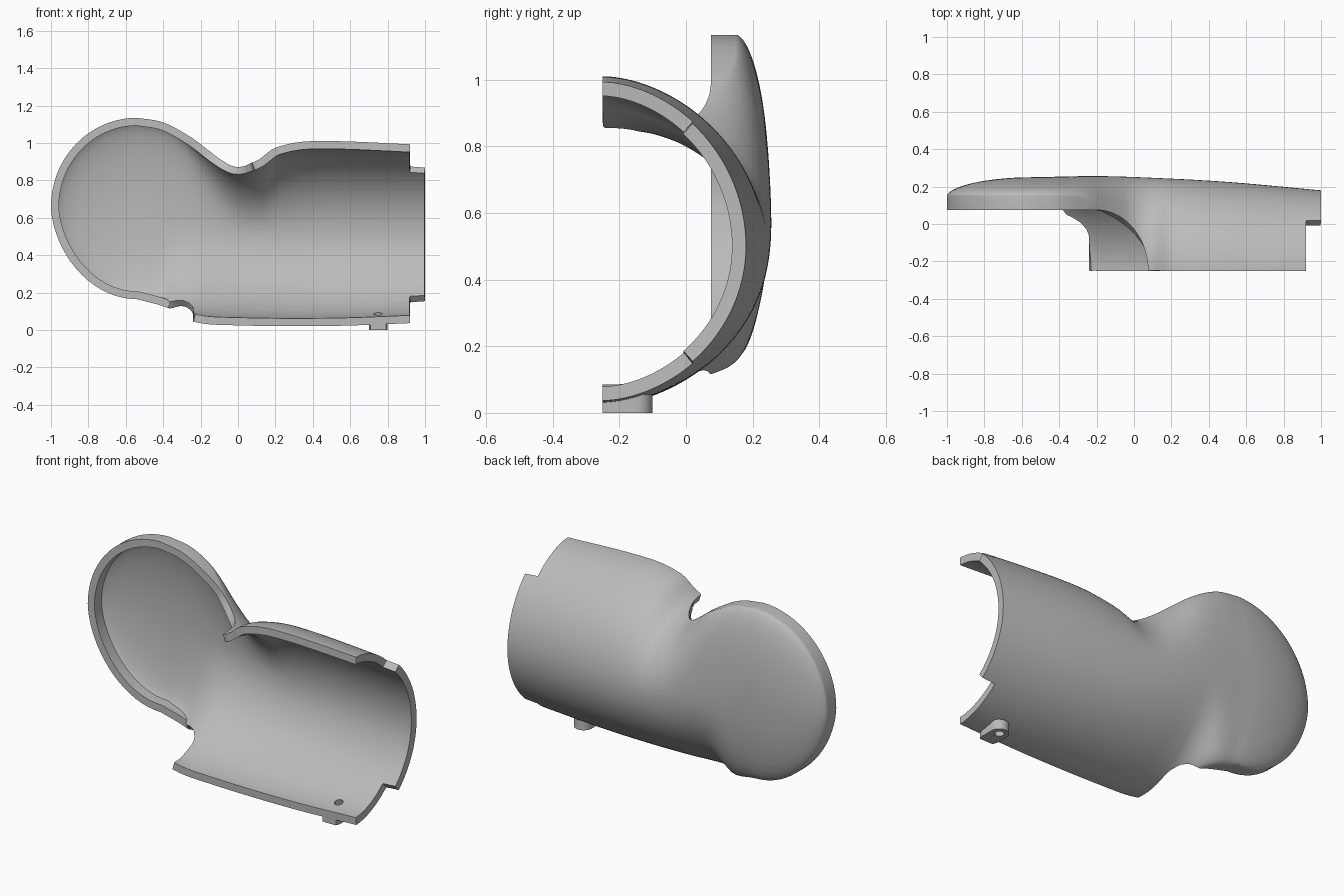
import bpy, bmesh
from math import sin, cos, pi, sqrt

if "Cube" in bpy.data.objects:
    bpy.data.objects.remove(bpy.data.objects["Cube"], do_unlink=True)

grey = bpy.data.materials.new("plain grey")
grey.use_nodes = True
COLOUR = (0.5, 0.5, 0.5, 1)
grey.diffuse_color = COLOUR
for node in grey.node_tree.nodes:
    if node.type == 'BSDF_PRINCIPLED':
        node.inputs["Base Color"].default_value = COLOUR


def make_object(name, bm):
    mesh = bpy.data.meshes.new(name)
    bm.to_mesh(mesh)
    bm.free()
    mesh.materials.append(grey)
    ob = bpy.data.objects.new(name, mesh)
    bpy.context.collection.objects.link(ob)
    return ob


def curve(knots, x):
    """Smooth interpolation of every value after the first in each knot."""
    last = len(knots) - 1
    i = max(k for k in range(last) if k == 0 or knots[k][0] <= x)

    def slope(k, c):
        a, b = knots[max(k - 1, 0)], knots[min(k + 1, last)]
        return (b[c] - a[c]) / (b[0] - a[0])

    a, b = knots[i], knots[i + 1]
    h = b[0] - a[0]
    t = (x - a[0]) / h
    s = 1 - t
    return [a[c] * s * s * (1 + 2 * t) + b[c] * t * t * (3 - 2 * t)
            + h * t * s * (s * slope(i, c) - t * slope(i + 1, c))
            for c in range(1, len(a))]


def clip(bm, keep):
    """Cut the surface along keep(point) = 0 and drop the negative side."""
    side = {v: keep(v.co) for v in bm.verts}
    fresh = set()
    for e in bm.edges[:]:
        a, b = e.verts
        if (side[a] < 0) == (side[b] < 0):
            continue
        start, end = a.co.copy(), b.co.copy()
        low, high = 0.0, 1.0
        for _ in range(24):
            mid = (low + high) / 2
            if (keep(start.lerp(end, mid)) < 0) == (side[a] < 0):
                low = mid
            else:
                high = mid
        vert = bmesh.utils.edge_split(e, a, low)[1]
        vert.co = start.lerp(end, low)
        fresh.add(vert)
    bmesh.ops.connect_verts(bm, verts=list(fresh))
    gone = []
    for f in bm.faces:
        old = [side[v] for v in f.verts if v not in fresh]
        if (min(old) if old else keep(f.calc_center_median())) < 0:
            gone.append(f)
    bmesh.ops.delete(bm, geom=gone, context='FACES')


# Shell guides: x, edge height, depth where the curved section meets its wall
LOWER = [(-.54, .165, .15), (-.38, .12, .08), (-.24, .045, -.2),
         (0, .025, -.25), (.5, .022, -.25), (1, .04, -.25)]
UPPER = [(-.54, 1.135, .15), (-.4, 1.11, .15), (-.25, 1.03, .13),
         (-.1, .92, .03), (0, .883, -.1), (.1, .905, -.22),
         (.2, .975, -.25), (.4, 1.01, -.25), (1, .99, -.25)]
# Spine: x, height, depth of the back
SPINE = [(-.54, .66, .25), (-.2, .56, .256), (.1, .5, .247),
         (.5, .5, .225), (1, .5, .18)]
CAP_X, CAP_Z = SPINE[0][:2]
STEPS, CAP_STEPS, ROWS, WALL_ROWS = 64, 36, 44, 8
TAB_X, TAB_Y, TAB_R, HOLE_R = .75, -.15, .05, .024
NOTCH_X, CORNER_X = .92, -.24

# Column positions: tight pairs at the corners, dense around the screw hole
extra = [x + d for x in (NOTCH_X, CORNER_X) for d in (-.002, .002)]
extra += [TAB_X + .008 * i for i in range(-4, 5)]
xs = [CAP_X + (1 - CAP_X) * i / STEPS for i in range(STEPS + 1)]
xs = sorted([x for x in xs if min(abs(x - e) for e in extra) > .005] + extra)

# Each column: spine point, edge point, wall depth
columns = []


def add_straight(guide, positions):
    for x in positions:
        z, back = curve(SPINE, x)
        edge, wall = curve(guide, x)
        columns.append((x, z, back, x, edge, wall))


add_straight(LOWER, reversed(xs))
for i in range(1, CAP_STEPS):
    angle = pi * i / CAP_STEPS
    c = -cos(angle)
    rise = .475 * c if c > 0 else -.495 * abs(c) ** 1.15
    columns.append((CAP_X, CAP_Z, SPINE[0][2],
                    CAP_X - .46 * sin(angle), CAP_Z + rise, .15))
add_straight(UPPER, xs)

# Curved shell surface, extended forward past its rim before trimming
bm = bmesh.new()
grid = []
for sx, sz, back, ex, ez, wall in columns:
    line = []
    for j in range(ROWS + 1):
        a = pi / 2 * j / ROWS
        r = sin(a)
        depth = wall + (back - wall) * max(cos(a), 0) ** 1.12
        line.append(bm.verts.new((sx + (ex - sx) * r, depth,
                                  sz + (ez - sz) * r)))
    for j in range(1, WALL_ROWS + 1):
        line.append(bm.verts.new((ex, wall + (-.32 - wall) * j / WALL_ROWS, ez)))
    grid.append(line)
for left, right in zip(grid, grid[1:]):
    for j in range(len(left) - 1):
        bm.faces.new((left[j], left[j + 1], right[j + 1], right[j]))
bmesh.ops.remove_doubles(bm, verts=bm.verts[:], dist=.00005)


# Rim line: flat pan rim, curved throat, tube rim and end notch
def above_rim(p):
    start, end, low = (-.2, .075, -.25) if p.z > .56 else (-.38, CORNER_X, -.06)
    if p.x > NOTCH_X:
        rim = .02
    elif p.x > end:
        rim = -.25
    elif p.x > start:
        t = (p.x - start) / (end - start)
        rim = low + (.075 - low) * sqrt(1 - t * t)
    else:
        rim = .075
    return p.y - rim


def outside_hole(p):
    if p.z > .3:
        return 1
    return (p.x - TAB_X) ** 2 + (p.y - TAB_Y) ** 2 - HOLE_R ** 2


clip(bm, above_rim)
clip(bm, outside_hole)
bmesh.ops.remove_doubles(bm, verts=bm.verts[:], dist=.0015)
bm.normal_update()
if sum(f.normal.y * f.calc_area() for f in bm.faces) < 0:
    bmesh.ops.reverse_faces(bm, faces=bm.faces[:])
shell = make_object("half_shell", bm)
solid = shell.modifiers.new("thickness", 'SOLIDIFY')
solid.thickness = .042
solid.offset = -1

# Screw tab: rounded inner end, built as a ring of quads around its hole
bm = bmesh.new()
rings = []
for i in range(32):
    a = 2 * pi * i / 32
    c, s = cos(a), sin(a)
    reach = TAB_R
    if s < 0:
        reach = min(TAB_R / max(abs(c), .001), .1 / abs(s))
    inner = (TAB_X + HOLE_R * c, TAB_Y + HOLE_R * s)
    outer = (TAB_X + reach * c, TAB_Y + reach * s)
    rings.append([bm.verts.new((*p, z)) for p, z in
                  ((inner, 0), (outer, 0), (outer, .055), (inner, .055))])
for here, there in zip(rings, rings[1:] + rings[:1]):
    for k in range(4):
        bm.faces.new((here[k - 1], here[k], there[k], there[k - 1]))
bmesh.ops.recalc_face_normals(bm, faces=bm.faces[:])
tab = make_object("screw_tab", bm)

# Bake the thickness, then shade smooth with crisp rims
bpy.context.view_layer.update()
graph = bpy.context.evaluated_depsgraph_get()
baked = bpy.data.meshes.new_from_object(shell.evaluated_get(graph))
shell.modifiers.clear()
shell.data = baked
for ob in (shell, tab):
    bpy.ops.object.select_all(action='DESELECT')
    ob.select_set(True)
    bpy.context.view_layer.objects.active = ob
    bpy.ops.object.shade_smooth_by_angle(angle=.6)
